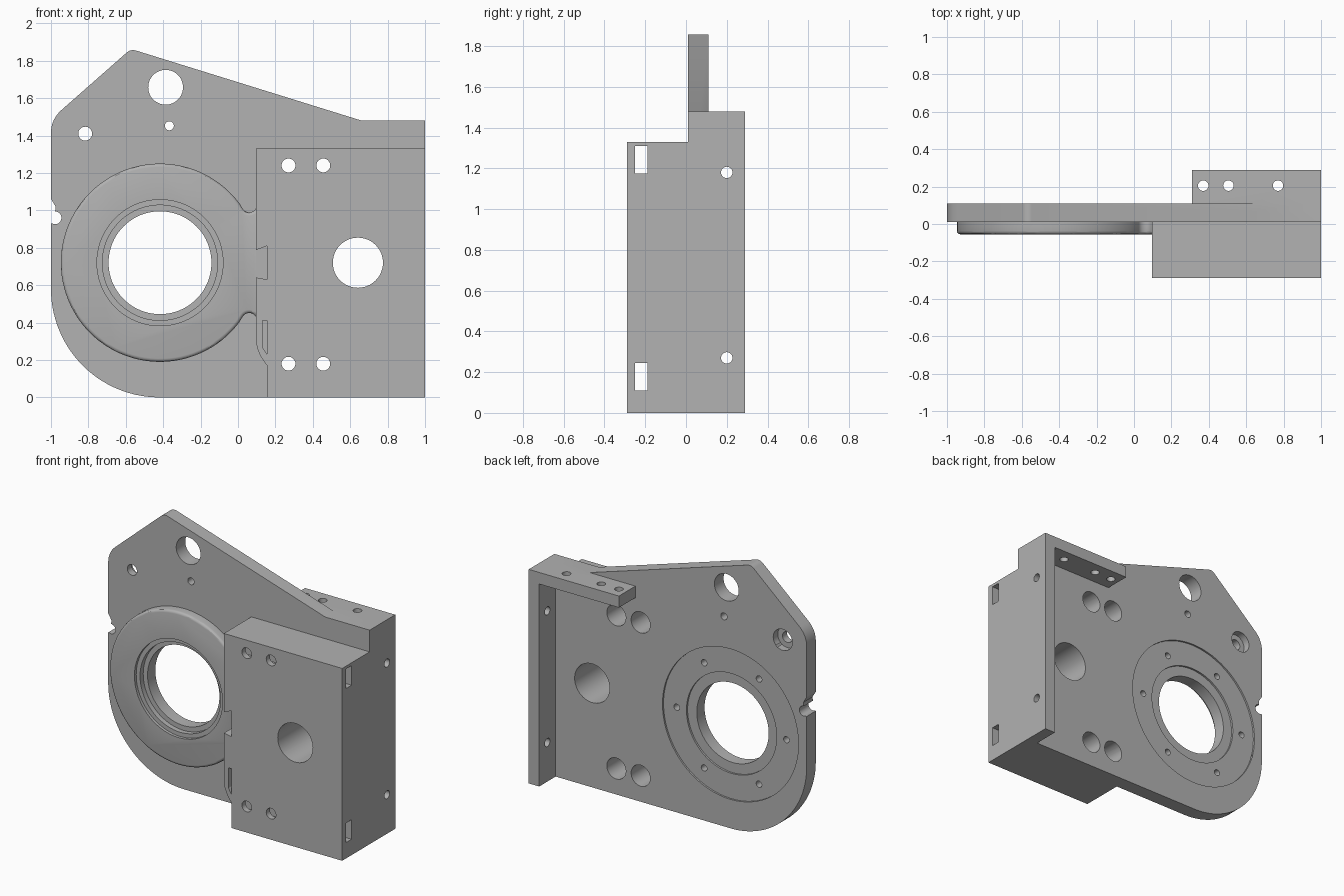
import bpy, bmesh
from math import sin, cos, tan, pi, radians, atan2
from mathutils import Vector

cube = bpy.data.objects.get("Cube")
if cube:
    bpy.data.objects.remove(cube, do_unlink=True)

# One cast grey metal
metal = bpy.data.materials.new("grey metal")
metal.use_nodes = True
GREY = (0.445, 0.445, 0.445, 1)
metal.diffuse_color = GREY
metal.node_tree.nodes["Principled BSDF"].inputs["Base Color"].default_value = GREY

BACK, FRONT = 0.11, 0.01      # plate faces in y
HUB = (-0.417, 0.72)          # bore centre in x, z


def arc(cx, cz, r, a0, a1, n):
    return [(cx + r * cos(a0 + (a1 - a0) * i / n), cz + r * sin(a0 + (a1 - a0) * i / n))
            for i in range(n + 1)]


def rounded(corners):
    """Outline from (x, z, radius) corners."""
    out = []
    for i, (x, z, r) in enumerate(corners):
        if not r:
            out.append((x, z))
            continue
        c = Vector((x, z))
        u = (Vector(corners[i - 1][:2]) - c).normalized()
        v = (Vector(corners[(i + 1) % len(corners)][:2]) - c).normalized()
        half = u.angle(v) / 2
        mid = c + (u + v).normalized() * r / sin(half)
        a, b = c + u * r / tan(half) - mid, c + v * r / tan(half) - mid
        a0 = atan2(a.y, a.x)
        turn = (atan2(b.y, b.x) - a0 + pi) % (2 * pi) - pi
        out += arc(mid.x, mid.y, r, a0, a0 + turn, max(6, int(r * 50)))
    return out


def finish(name, bm):
    bmesh.ops.recalc_face_normals(bm, faces=bm.faces)
    mesh = bpy.data.meshes.new(name)
    bm.to_mesh(mesh)
    bm.free()
    ob = bpy.data.objects.new(name, mesh)
    mesh.materials.append(metal)
    bpy.context.collection.objects.link(ob)
    return ob


def prism(name, pts, lo, hi, axis="y", bevel=0):
    """Extrude an outline along an axis; bevel rounds the edge at lo."""
    place = {"x": lambda a, b, h: (h, a, b),
             "y": lambda a, b, h: (a, h, b),
             "z": lambda a, b, h: (a, b, h)}[axis]
    bm = bmesh.new()
    face = bm.faces.new([bm.verts.new(place(a, b, lo)) for a, b in pts])
    rim = list(face.edges)
    geo = bmesh.ops.extrude_face_region(bm, geom=[face], use_keep_orig=True)["geom"]
    shift = Vector(place(0, 0, hi - lo))
    bmesh.ops.translate(bm, vec=shift, verts=[v for v in geo if isinstance(v, bmesh.types.BMVert)])
    bmesh.ops.recalc_face_normals(bm, faces=bm.faces)
    if bevel:
        bmesh.ops.bevel(bm, geom=rim, offset=bevel, segments=3, profile=0.5, affect="EDGES")
    return finish(name, bm)


def box(name, x0, x1, y0, y1, z0, z1):
    return prism(name, [(x0, z0), (x1, z0), (x1, z1), (x0, z1)], y0, y1)


def rod(name, a, b, r, lo, hi, axis="y", n=32):
    return prism(name, arc(a, b, r, 0, 2 * pi, n)[:-1], lo, hi, axis)


def combine(target, other, how):
    mod = target.modifiers.new(other.name, "BOOLEAN")
    mod.operation, mod.object, mod.solver = how, other, "EXACT"
    bpy.context.view_layer.update()
    graph = bpy.context.evaluated_depsgraph_get()
    mesh = bpy.data.meshes.new_from_object(target.evaluated_get(graph))
    target.modifiers.clear()
    target.data = mesh
    bpy.data.objects.remove(other, do_unlink=True)


# Main plate
bracket = prism("bearing_bracket", rounded([
    (-1, 0, 0.58), (1, 0, 0), (1, 1.48, 0), (0.66, 1.48, 0),
    (-0.573, 1.863, 0.05), (-1, 1.487, 0.16)]), FRONT, BACK)

# Solid mounting block with a relieved lower corner
block = prism("mounting_block", [
    (0.155, 0), (1, 0), (1, 1.33), (0.095, 1.33), (0.095, 0.31),
    (0.102, 0.265), (0.12, 0.22), (0.155, 0.17)], -0.29, FRONT + 0.03)

# Round boss, blended into the block by two small fillets
fx, fz, fr = 0.06, 0.31, 0.041
tangent = atan2(fz, fx - HUB[0])
upper = arc(fx, HUB[1] + fz, fr, 2 * pi, pi + tangent, 10)
lower = [(x, 2 * HUB[1] - z) for x, z in reversed(upper)]
rim = arc(*HUB, 0.53, tangent, 2 * pi - tangent, 80)[1:-1]
right = [(0.14, HUB[1] - fz), (0.14, HUB[1] + fz)]
boss = prism("bearing_boss", upper + rim + lower + right, -0.055, FRONT + 0.03, bevel=0.018)

# Rear flanges: side wall and top shelf
wall = box("side_flange", 0.92, 1, BACK - 0.04, 0.29, 0, 1.48)
shelf = box("top_flange", 0.31, 1, BACK - 0.04, 0.29, 1.4, 1.48)
for part in (block, boss, wall, shelf):
    combine(bracket, part, "UNION")

cuts = []
# Stepped bore and shallow rear seat
for r, lo, hi in ((0.275, -0.5, 0.5), (0.337, -0.5, -0.035), (0.308, -0.5, 0.0),
                  (0.52, BACK - 0.012, 0.5), (0.345, BACK - 0.025, 0.5)):
    cuts.append(rod("bore", *HUB, r, lo, hi, n=80))
for i in range(6):
    a = radians(60 * i)
    cuts.append(rod("seat_screw_hole", HUB[0] + 0.42 * cos(a), HUB[1] + 0.42 * sin(a),
                    0.022, 0.04, 0.5, n=16))

# Plain through holes
for x, z, r in ((-0.387, 1.658, 0.093), (-0.367, 1.452, 0.024), (0.641, 0.72, 0.134)):
    cuts.append(rod("through_hole", x, z, r, -0.5, 0.5, n=48))

# Bolt holes counterbored from the back
bolts = [(x, z, -0.1) for x in (0.27, 0.456) for z in (0.18, 1.24)]
for x, z, depth in bolts + [(-0.817, 1.41, 0.06)]:
    cuts.append(rod("bolt_hole", x, z, 0.037, -0.5, 0.5))
    cuts.append(rod("counterbore", x, z, 0.073, depth, 0.5))

# Flange holes and long slots through the block
for x in (0.37, 0.505, 0.77):
    cuts.append(rod("shelf_hole", x, 0.205, 0.028, 1.3, 1.6, "z", 24))
for z in (0.27, 1.18):
    cuts.append(rod("wall_hole", 0.2, z, 0.028, 0.8, 1.2, "x", 24))
for z0 in (0.11, 1.175):
    cuts.append(box("block_slot", 0, 1.2, -0.25, -0.188, z0, z0 + 0.135))

# Pockets on the inner edge of the block
cuts.append(prism("edge_pocket", [(0.05, 0.65), (0.155, 0.63), (0.155, 0.81), (0.05, 0.77)],
                  -0.5, -0.058))
cuts.append(prism("edge_slot", [(0.13, 0.27), (0.155, 0.23), (0.155, 0.41), (0.13, 0.41)],
                  -0.5, -0.06))

# Notch in the left edge
cuts.append(rod("edge_notch", -0.978, 0.96, 0.034, -0.5, 0.5, n=24))
cuts.append(prism("notch_mouth", [(-1.1, 0.925), (-0.985, 0.93), (-0.975, 1.02), (-1.002, 1.065),
                                  (-1.1, 1.065)], -0.5, 0.5))
for cutter in cuts:
    combine(bracket, cutter, "DIFFERENCE")

bpy.ops.object.select_all(action="DESELECT")
bracket.select_set(True)
bpy.context.view_layer.objects.active = bracket
bpy.ops.object.shade_smooth_by_angle(angle=radians(30))
